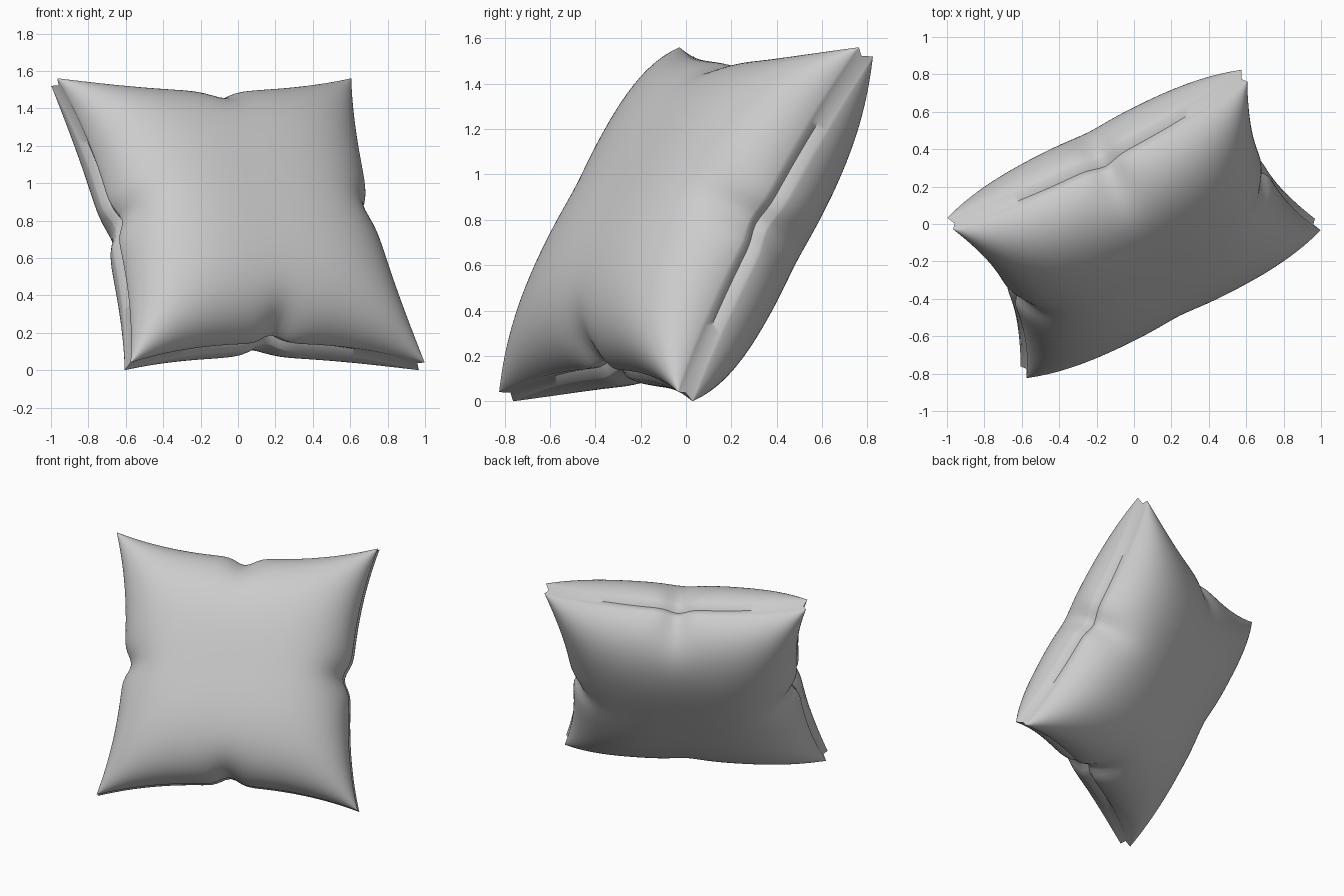
import bpy, bmesh
from math import sin, pi, exp
from mathutils import Vector, Matrix

if "Cube" in bpy.data.objects:
    bpy.data.objects.remove(bpy.data.objects["Cube"])

N = 72          # grid cells across each face
HALF = 0.88     # half size at the corner tips
RIM = 0.04      # half width of the seam strip
BULGE = 0.35    # inflation above the rim

# Tilted cushion axes: across, up the face, outward
U = Vector((0.893, 0.449, 0)).normalized()
V = Vector((-0.223, 0.452, 0.864)).normalized()
W = U.cross(V).normalized()


def edge(t, weight):
    """Distance of a side from the centre: drawn in, with a pinch at the middle."""
    return HALF - 0.118 * (1 - abs(t) ** 2.3) - 0.05 * weight ** 7 * exp(-(t / 0.09) ** 2)


def puff(t):
    return max(0, 1 - abs(t) ** 3.2) ** 0.5


def dent(s, t):
    return 1 - 0.4 * abs(s) ** 9 * exp(-(t / 0.17) ** 2)


def point(p, q, side):
    a = p * edge(q, abs(p))
    b = q * edge(p, abs(q))
    h = RIM + BULGE * puff(p) * puff(q) * dent(p, q) * dent(q, p)
    return Vector((a, b, side * h))


bm = bmesh.new()
steps = [sin((2 * i / N - 1) * pi / 2) for i in range(N + 1)]
rims = []

# Two puffed faces
for side in (1, -1):
    g = [[bm.verts.new(point(p, q, side)) for q in steps] for p in steps]
    for i in range(N):
        for j in range(N):
            bm.faces.new((g[i][j], g[i + 1][j], g[i + 1][j + 1], g[i][j + 1]))
    rims.append([g[i][0] for i in range(N)] + [g[N][j] for j in range(N)]
                + [g[i][N] for i in range(N, 0, -1)] + [g[0][j] for j in range(N, 0, -1)])

# Sunken seam strip between the two rims
groove = []
for f, b in zip(*rims):
    mid = (f.co + b.co) / 2
    groove.append(bm.verts.new(mid * (1 - 0.03 / mid.length)))
for r in rims:
    for i in range(len(r)):
        k = (i + 1) % len(r)
        bm.faces.new((r[i], r[k], groove[k], groove[i]))

bmesh.ops.recalc_face_normals(bm, faces=bm.faces)
rot = Matrix((U, V, W)).transposed()
for v in bm.verts:
    v.co = rot @ v.co
low = min(v.co.z for v in bm.verts)
for v in bm.verts:
    v.co.z -= low

mesh = bpy.data.meshes.new("cushion")
bm.to_mesh(mesh)
bm.free()
cushion = bpy.data.objects.new("cushion", mesh)
bpy.context.collection.objects.link(cushion)
bpy.context.view_layer.objects.active = cushion
cushion.select_set(True)
bpy.ops.object.shade_smooth_by_angle(angle=1.0)
